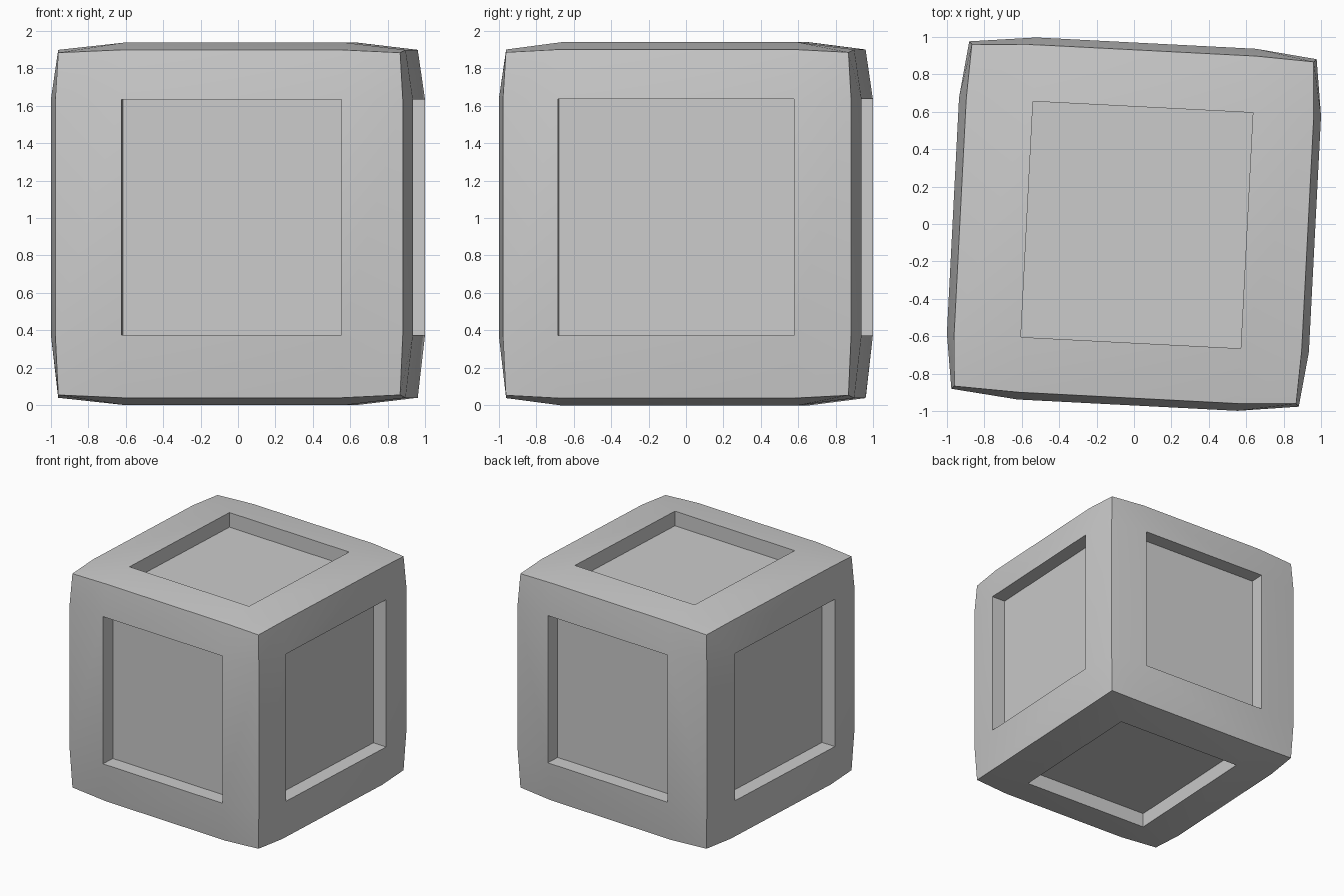
import bpy, bmesh, math
from itertools import product
from mathutils import Matrix, Vector

if "Cube" in bpy.data.objects:
    bpy.data.objects.remove(bpy.data.objects["Cube"])

# Recess limits along each local axis (slightly off centre)
CUTS = [(-0.573, 0.604), (-0.635, 0.627), (-0.595, 0.665)]
# Bulge: distance of the face rim, edge and corner points from the centre
REACH = {1: 0.969, 2: 0.93, 3: 0.915}
DEPTH = 0.125

bm = bmesh.new()

# Surface points of a 4 x 4 x 4 lattice
points = {}
for idx in product(range(4), repeat=3):
    outer = sum(i in (0, 3) for i in idx)
    if outer:
        r = REACH[outer]
        points[idx] = bm.verts.new([(-r, *CUTS[a], r)[i] for a, i in enumerate(idx)])

# Six sides, each a 3 x 3 patch whose middle face becomes the recess
panels = []
for axis, side in product(range(3), (0, 3)):
    def at(u, v):
        idx = [u, v]
        idx.insert(axis, side)
        return points[tuple(idx)]
    for u, v in product(range(3), repeat=2):
        face = bm.faces.new([at(u, v), at(u + 1, v), at(u + 1, v + 1), at(u, v + 1)])
        if u == v == 1:
            panels.append(face)
bmesh.ops.recalc_face_normals(bm, faces=bm.faces[:])

# Push the square panels straight in
for face in bmesh.ops.extrude_discrete_faces(bm, faces=panels)["faces"]:
    face.normal_update()
    bmesh.ops.translate(bm, verts=face.verts[:], vec=-DEPTH * Vector(face.normal))
bmesh.ops.recalc_face_normals(bm, faces=bm.faces[:])

# Slight turn about z, then stand on the ground
bm.transform(Matrix.Translation((0, 0, REACH[1])) @ Matrix.Rotation(math.radians(-2.95), 4, 'Z'))

mesh = bpy.data.meshes.new("panelled_cube")
bm.to_mesh(mesh)
bm.free()
cube = bpy.data.objects.new("panelled_cube", mesh)
bpy.context.collection.objects.link(cube)
bpy.context.view_layer.objects.active = cube
cube.select_set(True)
bpy.ops.object.shade_smooth_by_angle(angle=math.radians(30))
